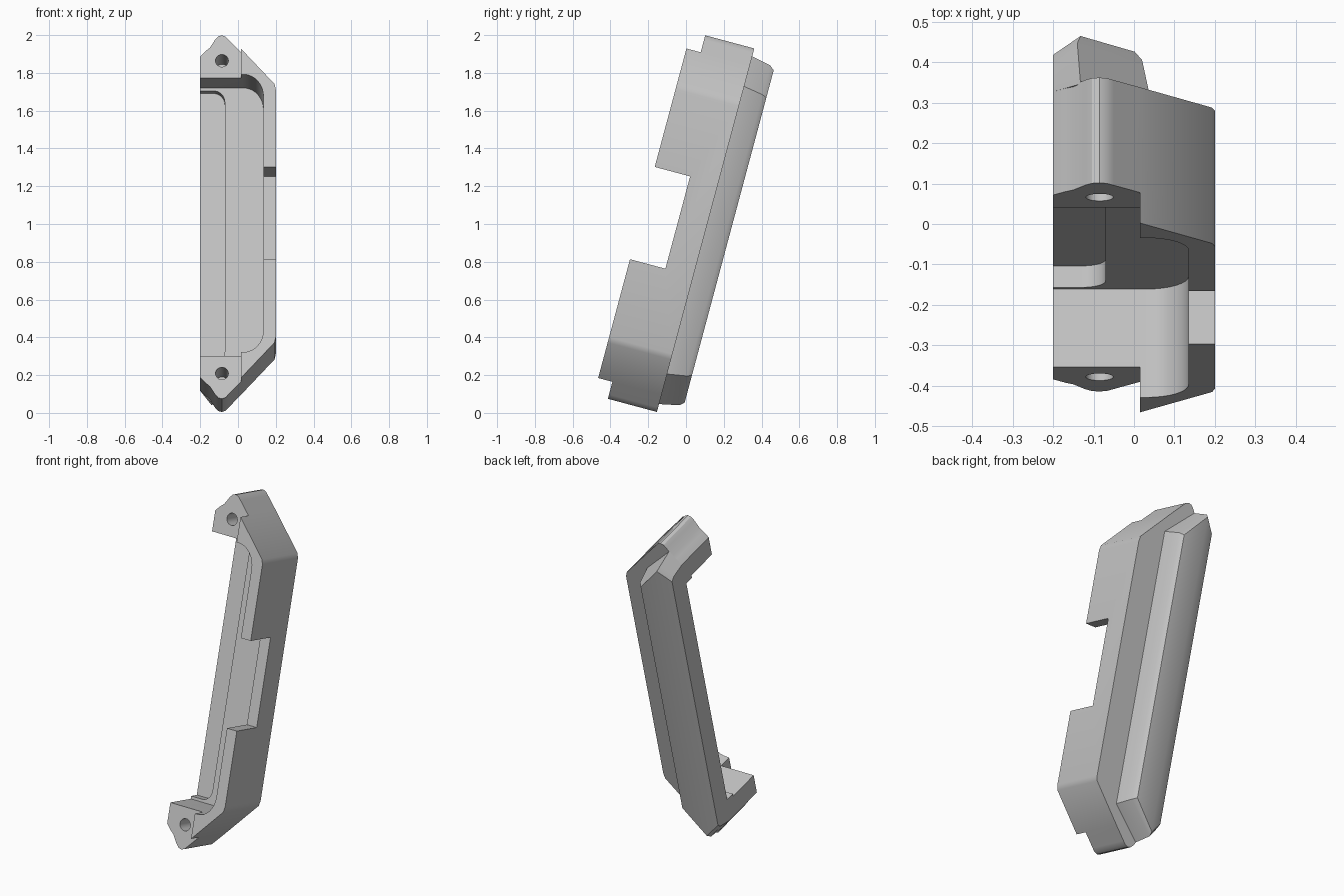
import bpy, bmesh, math
from mathutils import Matrix

cube = bpy.data.objects.get("Cube")
if cube:
    bpy.data.objects.remove(cube)

LENGTH = 1.922                                   # mirror: t -> LENGTH - t
TILT = Matrix.Rotation(math.radians(-15), 4, 'X')

grey = bpy.data.materials.new("plain_grey")
grey.use_nodes = True
colour = (0.55, 0.55, 0.55, 1)
grey.diffuse_color = colour
grey.node_tree.nodes["Principled BSDF"].inputs["Base Color"].default_value = colour


def mirrored(upper):
    """Close a half outline with its reflection about mid length."""
    return upper + [(*p[:-1], LENGTH - p[-1]) for p in reversed(upper)]


def make(name, bm):
    bmesh.ops.recalc_face_normals(bm, faces=bm.faces)
    mesh = bpy.data.meshes.new(name)
    bm.to_mesh(mesh)
    bm.free()
    mesh.materials.append(grey)
    ob = bpy.data.objects.new(name, mesh)
    bpy.context.collection.objects.link(ob)
    return ob


def prism(name, outline, front, back):
    """Extrude an (x, z) outline along y."""
    bm = bmesh.new()
    face = bm.faces.new([bm.verts.new((x, front, z)) for x, z in outline])
    new = bmesh.ops.extrude_face_region(bm, geom=[face])["geom"]
    moved = [v for v in new if isinstance(v, bmesh.types.BMVert)]
    bmesh.ops.translate(bm, vec=(0, back - front, 0), verts=moved)
    return make(name, bm)


def box(name, x0, x1, front, back, z0, z1):
    return prism(name, [(x0, z0), (x1, z0), (x1, z1), (x0, z1)], front, back)


def circle(cx, cz, r, n=24):
    return [(cx + r * math.cos(math.tau * i / n), cz + r * math.sin(math.tau * i / n))
            for i in range(n)]


def arc(cx, cz, rx, rz, n=8):
    """Quarter arc from the right side to the top."""
    return [(cx + rx * math.cos(math.pi / 2 * i / n), cz + rz * math.sin(math.pi / 2 * i / n))
            for i in range(n + 1)]


def carve(ob, cutter):
    mod = ob.modifiers.new("carve", 'BOOLEAN')
    mod.operation, mod.solver, mod.object = 'DIFFERENCE', 'EXACT', cutter
    bpy.context.view_layer.objects.active = ob
    bpy.ops.object.modifier_apply(modifier=mod.name)
    bpy.data.objects.remove(cutter)


# Housing: pointed outline with a small dip beside each tip
body = prism("housing", mirrored([
    (0.2, 1.64), (0.193, 1.67), (0.015, 1.864), (-0.05, 1.933), (-0.066, 1.95),
    (-0.085, 1.957), (-0.104, 1.952), (-0.12, 1.935), (-0.15, 1.888),
    (-0.17, 1.872), (-0.2, 1.84)]), -0.497, -0.15)

# Open cavity, deeper pocket, stepped tabs and side notch
carve(body, prism("cavity_cutter", mirrored(
    arc(0.03, 1.6, 0.105, 0.122) + [(-0.3, 1.722)]), -0.6, -0.22))
carve(body, prism("pocket_cutter", mirrored(
    arc(-0.13, 1.645, 0.06, 0.061) + [(-0.3, 1.706)]), -0.3, -0.165))
carve(body, box("tab_step_cutter", -0.3, 0.015, -0.6, -0.419, -0.2, 2.2))
carve(body, box("notch_cutter", 0.1, 0.3, -0.6, -0.303, 0.709, 1.215))

# Screw holes in both tabs
for z in (1.818, LENGTH - 1.818):
    carve(body, prism("hole_cutter", circle(-0.085, z, 0.034), -0.6, -0.22))

# Raised back cover: tapered rings with a bevelled crest
rings = [mirrored(half) for half in (
    [(-0.2, -0.155, 1.84), (-0.132, -0.155, 1.915), (0.042, -0.155, 1.75)],
    [(-0.2, -0.07, 1.82), (-0.14, -0.045, 1.892), (0.02, -0.045, 1.732)],
    [(-0.2, -0.05, 1.80), (-0.132, -0.021, 1.872), (0.002, -0.021, 1.722)])]
bm = bmesh.new()
loops = [[bm.verts.new(p) for p in ring] for ring in rings]
for a, b in zip(loops, loops[1:]):
    for i in range(6):
        j = (i + 1) % 6
        bm.faces.new((a[i], a[j], b[j], b[i]))
bm.faces.new(loops[0])
crest = loops[-1]
bm.faces.new([crest[i] for i in (1, 2, 3, 4)])
bm.faces.new([crest[i] for i in (0, 1, 4, 5)])
cover = make("back_cover", bm)

# Lean both parts back and keep edges crisp
for ob in (body, cover):
    ob.data.transform(TILT)
    bpy.ops.object.select_all(action='DESELECT')
    ob.select_set(True)
    bpy.context.view_layer.objects.active = ob
    bpy.ops.object.shade_smooth_by_angle(angle=math.radians(30))
